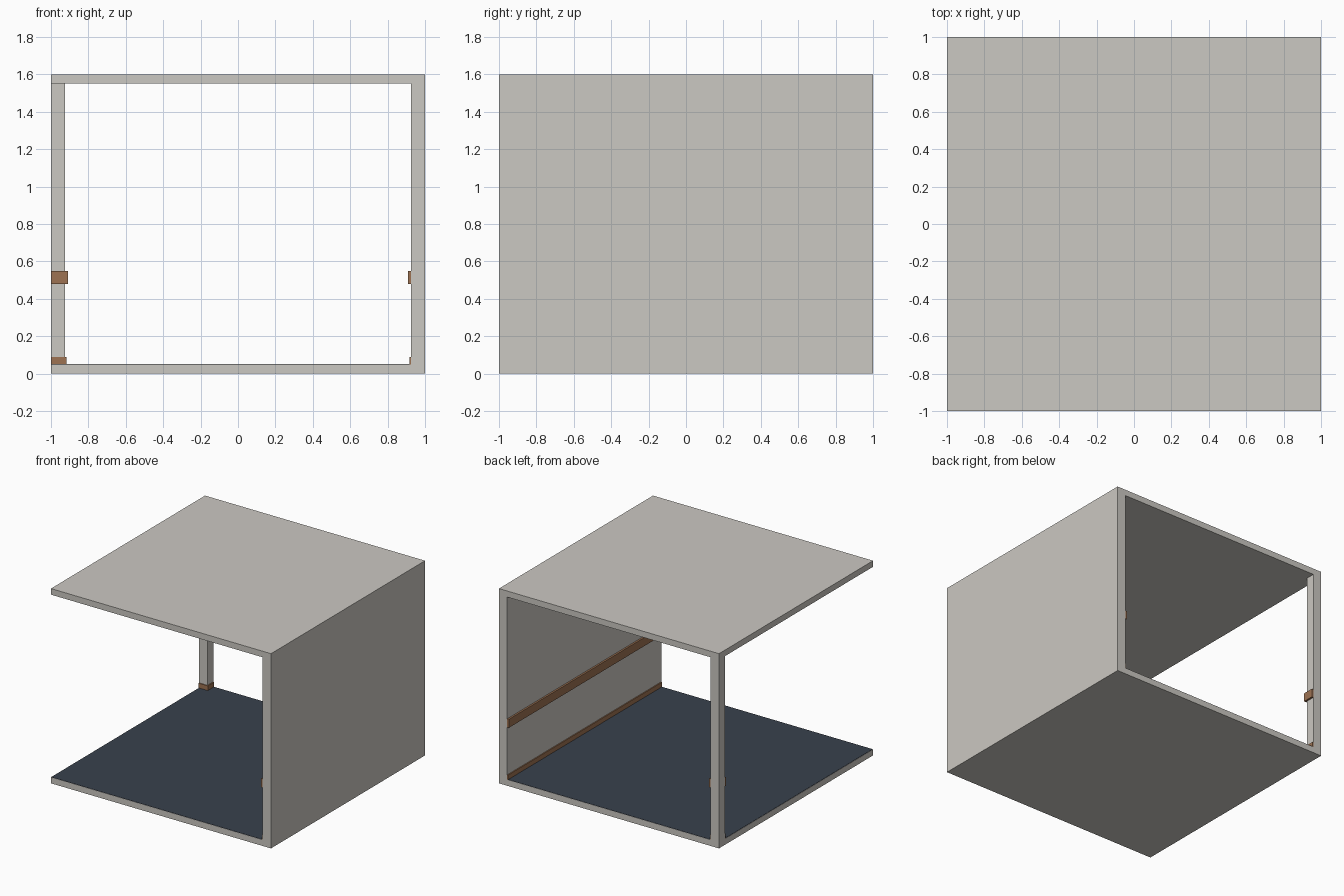
import bpy
import bmesh

cube = bpy.data.objects.get("Cube")
if cube:
    bpy.data.objects.remove(cube, do_unlink=True)


def make_material(name, rgb):
    mat = bpy.data.materials.new(name)
    mat.use_nodes = True
    color = (*rgb, 1)
    mat.diffuse_color = color
    mat.node_tree.nodes["Principled BSDF"].inputs["Base Color"].default_value = color
    return mat


plaster = make_material("pale plaster", (0.60, 0.58, 0.54))
wood = make_material("brown wood", (0.34, 0.17, 0.085))
carpet = make_material("dark blue carpet", (0.04, 0.053, 0.074))


def box(name, low, high, mat):
    """Axis-aligned box between two opposite corners."""
    bm = bmesh.new()
    bmesh.ops.create_cube(bm, size=1)
    for v in bm.verts:
        v.co = [lo if c < 0 else hi for c, lo, hi in zip(v.co, low, high)]
    mesh = bpy.data.meshes.new(name)
    bm.to_mesh(mesh)
    bm.free()
    mesh.materials.append(mat)
    obj = bpy.data.objects.new(name, mesh)
    bpy.context.collection.objects.link(obj)
    return obj


HEIGHT, SLAB, INNER = 1.6, 0.05, 0.925
ROOF = HEIGHT - SLAB

# Shell: slabs, one full wall and a corner post
box("floor_slab", (-1, -1, 0), (1, 1, SLAB), plaster)
box("ceiling_slab", (-1, -1, ROOF), (1, 1, HEIGHT), plaster)
box("left_wall", (INNER, -1, SLAB), (1, 1, ROOF), plaster)
box("corner_post", (-1, INNER, SLAB), (-INNER, 1, ROOF), plaster)

# Thin carpet over the open floor
edge = 0.998
box("carpet", (-edge, -edge, SLAB), (INNER, edge, SLAB + 0.002), carpet)

# Wooden trim along the wall and around the two inner post faces
for name, depth, low, high in (("baseboard", 0.008, SLAB, 0.09),
                               ("chair_rail", 0.015, 0.48, 0.55)):
    face = INNER - depth
    box("wall_" + name, (face, -1, low), (INNER, 1, high), wood)
    box("post_side_" + name, (-INNER, INNER, low), (-face, 1, high), wood)
    box("post_front_" + name, (-1, face, low), (-face, INNER, high), wood)
